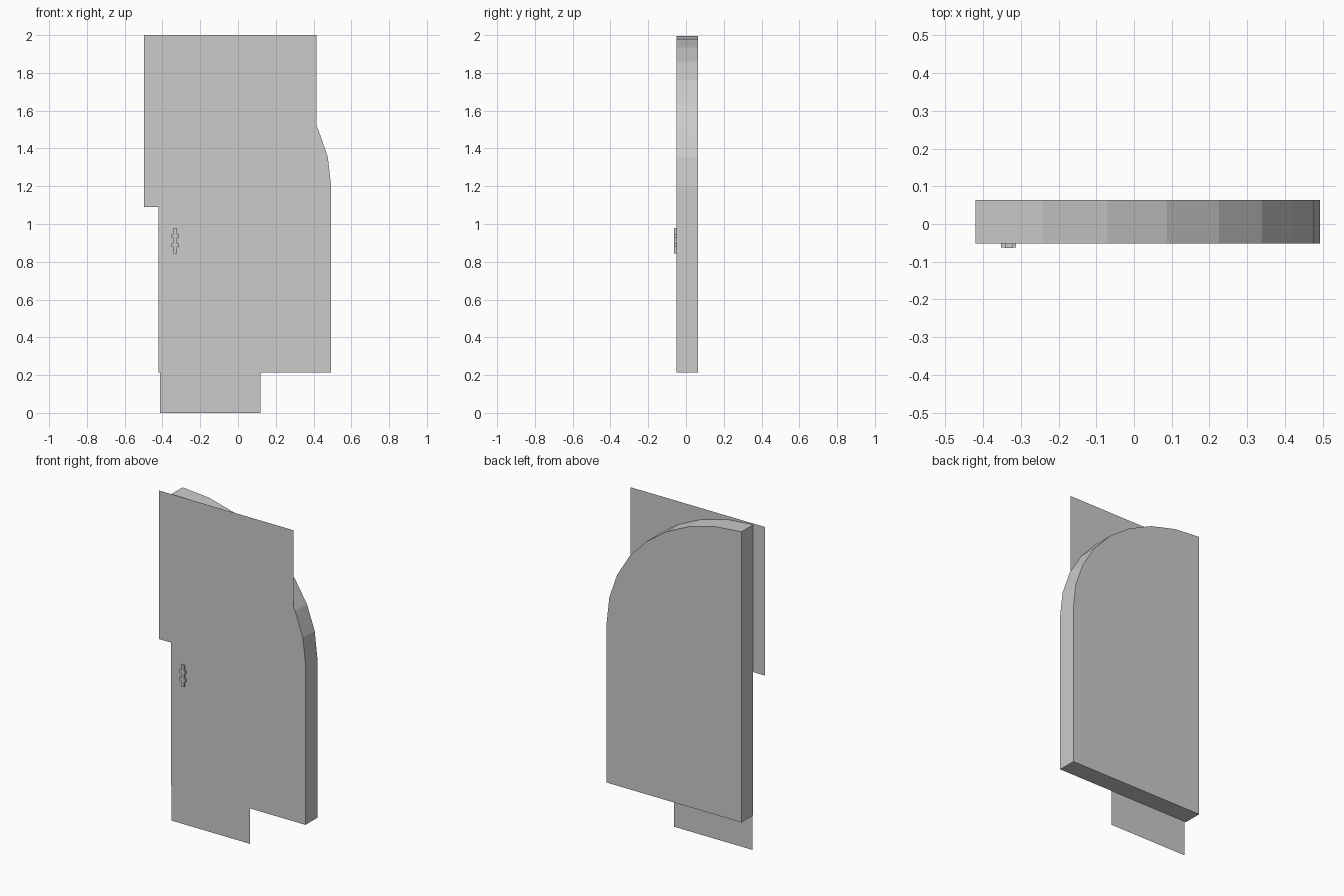
import bpy, bmesh, math

if "Cube" in bpy.data.objects:
    bpy.data.objects.remove(bpy.data.objects["Cube"], do_unlink=True)

grey = bpy.data.materials.new("plain_grey")
grey.use_nodes = True
grey.diffuse_color = (0.6, 0.6, 0.6, 1)
grey.node_tree.nodes["Principled BSDF"].inputs["Base Color"].default_value = (0.6, 0.6, 0.6, 1)


def outline(name, points, front, back=None):
    """Flat sheet from an x/z outline, made solid when a back depth is given."""
    bm = bmesh.new()
    face = bm.faces.new([bm.verts.new((x, front, z)) for x, z in points])
    face.normal_update()
    if face.normal.y > 0:
        face.normal_flip()
    if back is not None:
        copy = bmesh.ops.extrude_face_region(bm, geom=[face], use_keep_orig=True)["geom"]
        for v in copy:
            if isinstance(v, bmesh.types.BMVert):
                v.co.y = back
        bmesh.ops.recalc_face_normals(bm, faces=bm.faces)
    mesh = bpy.data.meshes.new(name)
    bm.to_mesh(mesh)
    bm.free()
    mesh.materials.append(grey)
    obj = bpy.data.objects.new(name, mesh)
    bpy.context.collection.objects.link(obj)
    return obj


def rect(x0, x1, z0, z1):
    return [(x0, z0), (x1, z0), (x1, z1), (x0, z1)]


# Half-arched door leaf with a quarter-ellipse top
left, right, bottom, spring, top = -0.42, 0.493, 0.215, 1.2, 1.995
steps = 8
arch = []
for i in range(steps + 1):
    a = math.pi / 2 * i / steps
    arch.append((left + (right - left) * math.cos(a),
                 spring + (top - spring) * math.sin(a)))
outline("door_leaf", [(left, bottom), (right, bottom)] + arch, -0.051, 0.063)

# Thin sheets lying on the front
outline("upper_sheet", rect(-0.497, 0.415, 1.09, 2.0), -0.055)
outline("lower_sheet", rect(-0.412, 0.118, 0.0, 1.2), -0.054)

# Round lock plate, partly behind the lower sheet
ring = [(0.102 + 0.053 * math.cos(math.tau * i / 24),
         0.962 + 0.053 * math.sin(math.tau * i / 24)) for i in range(24)]
outline("lock_plate", ring, -0.053)

# Small latch: upright bar with two cross bars
outline("latch_bar", rect(-0.342, -0.322, 0.845, 0.978), -0.063, -0.051)
for name, z in (("latch_lower_cross", 0.887), ("latch_upper_cross", 0.936)):
    outline(name, rect(-0.352, -0.312, z - 0.009, z + 0.009), -0.0625, -0.051)
